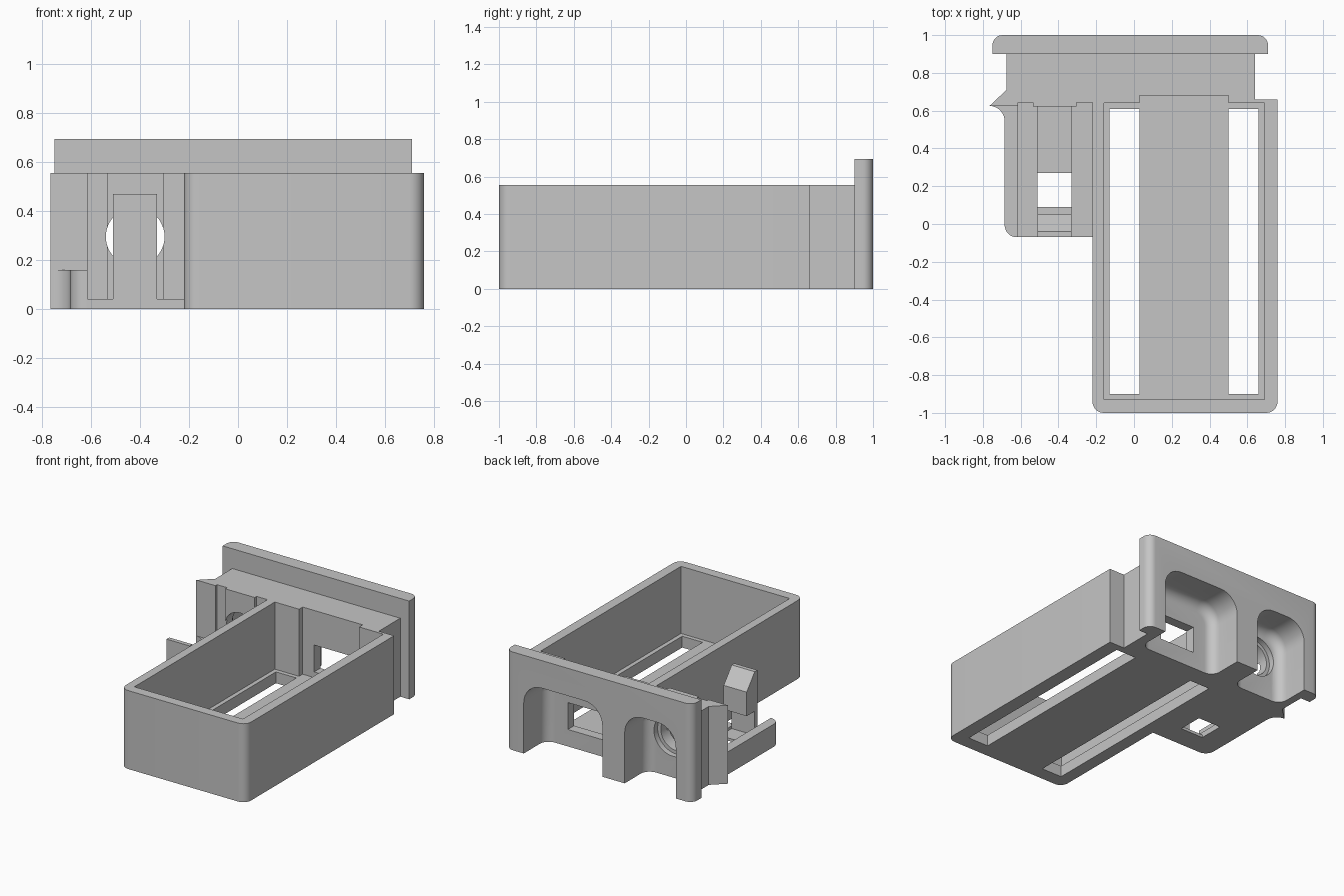
import bpy, bmesh, math
from mathutils import Matrix

if "Cube" in bpy.data.objects:
    bpy.data.objects.remove(bpy.data.objects["Cube"])

grey = bpy.data.materials.new("plain grey")
grey.use_nodes = True
grey.diffuse_color = (0.56, 0.56, 0.56, 1)
grey.node_tree.nodes["Principled BSDF"].inputs["Base Color"].default_value = grey.diffuse_color


def finish(name, bm):
    bmesh.ops.recalc_face_normals(bm, faces=bm.faces)
    mesh = bpy.data.meshes.new(name)
    bm.to_mesh(mesh)
    bm.free()
    mesh.materials.append(grey)
    obj = bpy.data.objects.new(name, mesh)
    bpy.context.collection.objects.link(obj)
    return obj


def round_edges(bm, edges, radius):
    bmesh.ops.bevel(bm, geom=edges, offset=radius, segments=8, profile=0.5, affect='EDGES')


def prism(name, outline, z0, z1, rounded=(), radius=0.06):
    """Extrude a plan outline; round the upright edges at the listed corners."""
    bm = bmesh.new()
    face = bm.faces.new([bm.verts.new((x, y, z0)) for x, y in outline])
    for v in bmesh.ops.extrude_face_region(bm, geom=[face])["geom"]:
        if isinstance(v, bmesh.types.BMVert):
            v.co.z = z1
    edges = [e for e in bm.edges
             if (e.verts[0].co - e.verts[1].co).xy.length < 1e-5
             and any((e.verts[0].co.x - x) ** 2 + (e.verts[0].co.y - y) ** 2 < 1e-6
                     for x, y in rounded)]
    if edges:
        round_edges(bm, edges, radius)
    return finish(name, bm)


def box_mesh(x, y, z):
    bm = bmesh.new()
    bmesh.ops.create_cube(bm, size=1)
    for v in bm.verts:
        v.co = [r[0] if c < 0 else r[1] for c, r in zip(v.co, (x, y, z))]
    return bm


def box(name, x, y, z):
    return finish(name, box_mesh(x, y, z))


def arch(name, x, depth_y, top):
    """Arched recess: wide rounding across the top, tighter fillet at the inner end."""
    bm = box_mesh(x, (depth_y, 1.4), (-.4, top))
    round_edges(bm, [e for e in bm.edges
                     if all(abs(v.co.z - top) < 1e-5 for v in e.verts)
                     and abs(e.verts[0].co.x - e.verts[1].co.x) < 1e-5], .14)
    round_edges(bm, [e for e in bm.edges
                     if all(abs(v.co.y - depth_y) < 1e-5 for v in e.verts)], .07)
    return finish(name, bm)


def bore(name, x, z, radius, y0, y1):
    bm = bmesh.new()
    bmesh.ops.create_cone(bm, cap_ends=True, segments=48, radius1=radius,
                          radius2=radius, depth=y1 - y0)
    bm.transform(Matrix.Translation((x, (y0 + y1) / 2, z)) @ Matrix.Rotation(math.pi / 2, 4, 'X'))
    return finish(name, bm)


def cut(obj, cutters):
    bpy.context.view_layer.objects.active = obj
    for c in cutters:
        c.hide_render = True
        mod = obj.modifiers.new("cut", 'BOOLEAN')
        mod.operation = 'DIFFERENCE'
        mod.solver = 'EXACT'
        mod.object = c
        bpy.ops.object.modifier_apply(modifier=mod.name)


# Battery box, rear block and pointed side fin share one plan outline
grooved = [(-.615, .625), (-.615, .643), (-.535, .643), (-.535, .622),
           (-.305, .622), (-.305, .643), (-.22, .643)]
front_corners = [(-.22, -1), (.76, -1)]
body = prism("main_body", front_corners + [
    (.76, .66), (.64, .66), (.64, .9), (-.675, .9), (-.675, .71), (-.765, .625)] + grooved,
    0, .555, front_corners)

# End flange, rounded on its rear upright edges
rear = [(.71, 1), (-.75, 1)]
flange = prism("end_flange", [(-.75, .9), (.71, .9)] + rear, 0, .695, rear, .055)

# Arched recesses open to the rear and the bottom
recesses = [arch("recess_cutter", x, .75, .5) for x in ((-.045, .57), (-.62, -.22))]
cavity = [
    box("cavity_cutter", (-.16, .69), (-.93, .64), (.08, 1)),
    box("pocket_cutter", (.03, .5), (.5, .68), (.08, 1)),
    box("window_cutter", (.12, .4), (.6, .85), (.12, .31)),
    bore("bore_cutter", -.42, .295, .12, .5, .9),
    bore("counterbore_cutter", -.42, .295, .145, .71, .9),
] + [box("slot_cutter", x, (-.9, .61), (-.1, .2)) for x in ((-.13, .03), (.5, .66))]
cut(body, recesses + cavity)
cut(flange, recesses)

# Side tray floor with a shallow channel and a square opening
tray = prism("tray_floor", [(-.22, -.07)] + grooved[::-1] + [(-.615, -.07)], 0, .04)
tray_cuts = [box("channel_cutter", (-.51, -.33), (-.04, .7), (.02, .2)),
             box("opening_cutter", (-.51, -.33), (.09, .27), (-.1, .2))]
cut(tray, tray_cuts)

# Low tray wall, flaring out to the fin
corner = (-.685, -.07)
flare = [(-.765 + .08 * math.sin(a), .545 + .08 * math.cos(a))
         for a in (math.pi / 2 * i / 8 for i in range(9))]
wall = prism("tray_wall", [(-.615, -.07), (-.615, .625)] + flare + [corner],
             0, .16, [corner], .065)

# Spring clip: thin upright with a hooked, sloping head
bm = bmesh.new()
profile = [(-.07, .02), (-.04, .02), (-.04, .19), (.05, .19), (.05, .36), (-.04, .47), (-.07, .47)]
side = bm.faces.new([bm.verts.new((-.51, y, z)) for y, z in profile])
for v in bmesh.ops.extrude_face_region(bm, geom=[side])["geom"]:
    if isinstance(v, bmesh.types.BMVert):
        v.co.x = -.33
clip = finish("spring_clip", bm)

for c in recesses + cavity + tray_cuts:
    bpy.data.objects.remove(c)

# Smooth the fillets, keep the corners sharp
bpy.ops.object.select_all(action='DESELECT')
for obj in (body, flange, tray, wall, clip):
    obj.select_set(True)
bpy.context.view_layer.objects.active = body
bpy.ops.object.shade_smooth_by_angle(angle=math.radians(30))
